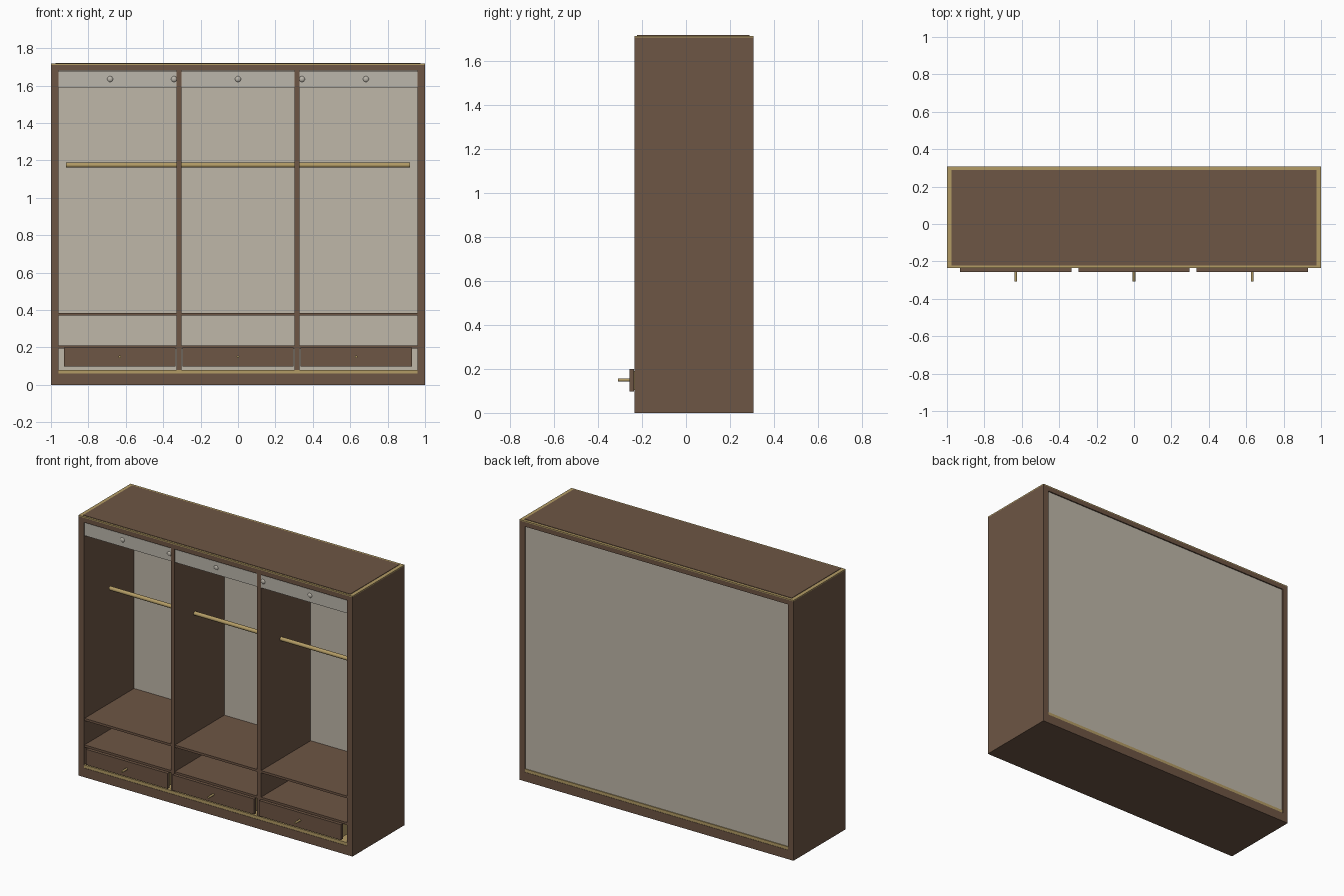
import bpy
import math

if "Cube" in bpy.data.objects:
    bpy.data.objects.remove(bpy.data.objects["Cube"])


def material(name, color):
    m = bpy.data.materials.new(name)
    m.diffuse_color = (*color, 1)
    m.use_nodes = True
    m.node_tree.nodes["Principled BSDF"].inputs["Base Color"].default_value = m.diffuse_color
    return m


BROWN = material("brown wood", (0.155, 0.092, 0.058))
GOLD = material("brass gold", (0.45, 0.33, 0.13))
PALE = material("pale grey panel", (0.52, 0.475, 0.395))
SILVER = material("silver rail", (0.50, 0.47, 0.41))


def box(name, x0, x1, y0, y1, z0, z1, mat):
    bpy.ops.mesh.primitive_cube_add(
        size=1, location=((x0 + x1) / 2, (y0 + y1) / 2, (z0 + z1) / 2))
    o = bpy.context.object
    o.name = name
    o.scale = (x1 - x0, y1 - y0, z1 - z0)
    bpy.ops.object.transform_apply(location=False, rotation=False, scale=True)
    o.data.materials.append(mat)
    return o


def rod(name, loc, r, length, rot, mat, sides=16):
    bpy.ops.mesh.primitive_cylinder_add(
        vertices=sides, radius=r, depth=length, location=loc, rotation=rot)
    o = bpy.context.object
    o.name = name
    o.data.materials.append(mat)
    bpy.ops.object.shade_smooth_by_angle()
    return o


F, B = -0.235, 0.308  # front and back of the carcass

# carcass
box("plinth", -1, 1, F, B, 0, 0.06, BROWN)
box("plinth_trim", -0.962, 0.962, F + 0.002, B - 0.002, 0.06, 0.08, GOLD)
for s, n in ((-1, "left"), (1, "right")):
    box(n + "_side", min(s, s * 0.96), max(s, s * 0.96), F, B, 0.06, 1.71, BROWN)
    box(n + "_divider", s * 0.315 - 0.014, s * 0.315 + 0.014, F + 0.004, 0.29,
        0.08, 1.68, BROWN)
box("top_panel", -0.96, 0.96, F, B, 1.68, 1.71, BROWN)
box("top_gold_edge", -1, 1, F, B, 1.71, 1.717, GOLD)
box("top_inlay", -0.975, 0.975, F + 0.013, B - 0.018, 1.715, 1.72, BROWN)
box("back_panel", -0.962, 0.962, 0.288, 0.3, 0.08, 1.68, PALE)

# shelves
box("upper_shelf", -0.96, 0.96, F + 0.006, 0.288, 0.37, 0.385, BROWN)
box("lower_shelf", -0.96, 0.96, F + 0.006, 0.288, 0.195, 0.21, BROWN)

# hanging rail
rod("hanging_rail", (0, -0.02, 1.175), 0.013, 1.84, (0, math.pi / 2, 0), GOLD)

# header rail with small round lamps
box("header_rail", -0.96, 0.96, -0.228, -0.208, 1.59, 1.675, SILVER)
for i in range(5):
    bpy.ops.mesh.primitive_uv_sphere_add(
        segments=12, ring_count=8, radius=0.018,
        location=((i - 2) * 0.342, -0.222, 1.635))
    o = bpy.context.object
    o.name = "header_lamp"
    o.scale = (1, 0.7, 1)
    o.data.materials.append(SILVER)
    bpy.ops.object.shade_smooth_by_angle()

# drawers
for x in (-0.632, 0, 0.632):
    box("drawer_front", x - 0.298, x + 0.298, -0.257, -0.236, 0.098, 0.2, BROWN)
    box("drawer_box", x - 0.29, x + 0.29, -0.237, 0.2, 0.105, 0.19, GOLD)
    rod("drawer_knob", (x, -0.281, 0.15), 0.007, 0.055, (math.pi / 2, 0, 0), GOLD, 12)
